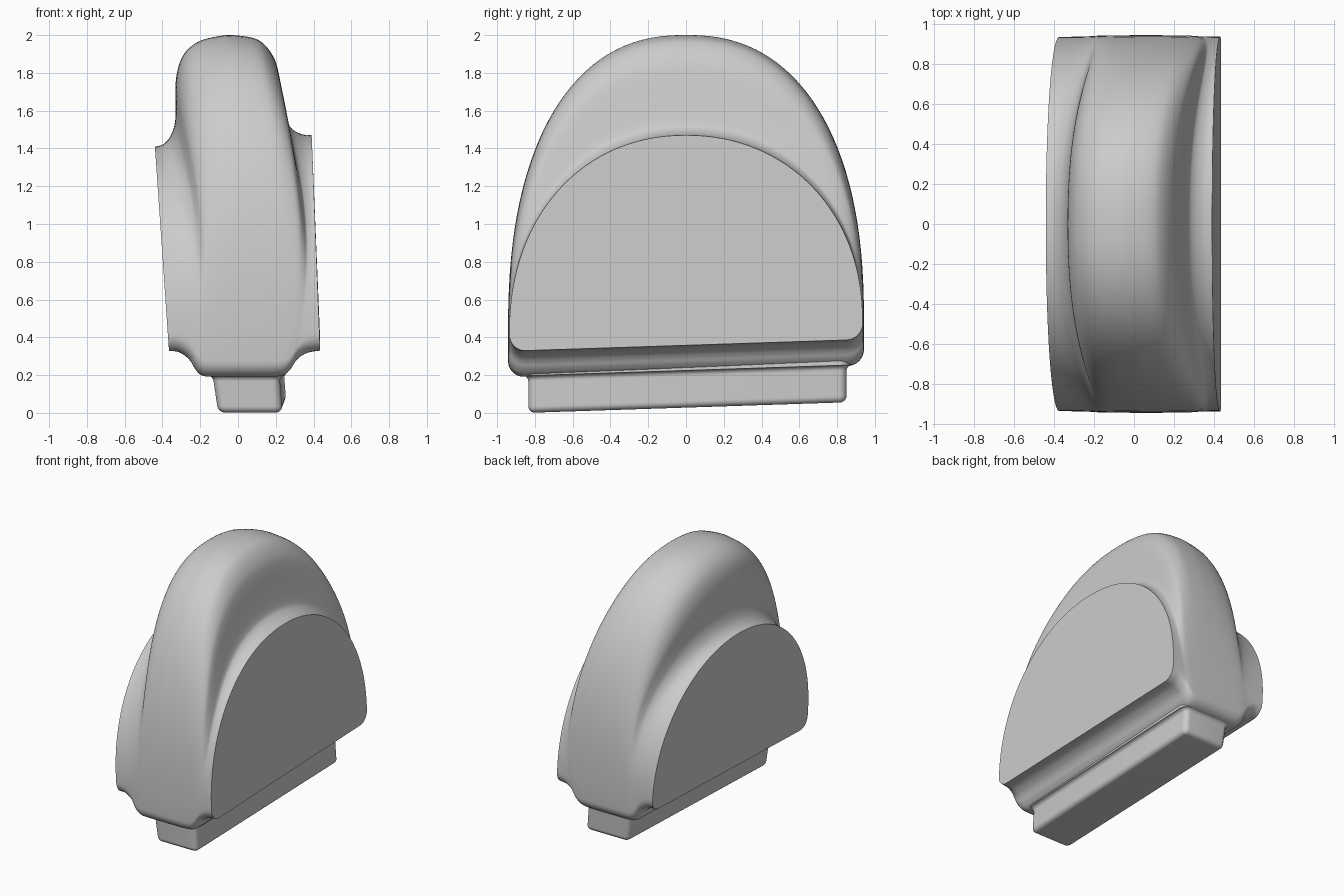
import bpy, bmesh
from math import sin, cos, pi, radians

cube = bpy.data.objects.get("Cube")
if cube:
    bpy.data.objects.remove(cube, do_unlink=True)

grey = bpy.data.materials.new("light grey")
grey.use_nodes = True
COLOUR = (0.6, 0.6, 0.6, 1)
grey.diffuse_color = COLOUR
grey.node_tree.nodes["Principled BSDF"].inputs["Base Color"].default_value = COLOUR

SHOULDER, TILT = 0.46, 0.033


def loft(name, rings):
    """Skin closed rings of points and cap both ends."""
    bm = bmesh.new()
    rows = [[bm.verts.new(p) for p in ring] for ring in rings]
    for a, b in zip(rows, rows[1:]):
        for i in range(len(a)):
            j = (i + 1) % len(a)
            bm.faces.new((a[i], a[j], b[j], b[i]))
    bm.faces.new(rows[0])
    bm.faces.new(rows[-1])
    bmesh.ops.recalc_face_normals(bm, faces=bm.faces)
    mesh = bpy.data.meshes.new(name)
    bm.to_mesh(mesh)
    bm.free()
    mesh.materials.append(grey)
    obj = bpy.data.objects.new(name, mesh)
    bpy.context.collection.objects.link(obj)
    bpy.ops.object.select_all(action="DESELECT")
    obj.select_set(True)
    bpy.context.view_layer.objects.active = obj
    bpy.ops.object.shade_smooth_by_angle(angle=radians(40))


def smooth_path(points, steps=5):
    """Catmull-Rom curve through the points."""
    path = []
    for i in range(len(points) - 1):
        a, b, c, d = (points[min(max(i + k, 0), len(points) - 1)] for k in (-1, 0, 1, 2))
        for s in range(steps):
            t = s / steps
            path.append([(2*q + (r - p)*t + (2*p - 5*q + 4*r - w)*t*t
                          + (3*q - p - 3*r + w)*t**3) / 2
                         for p, q, r, w in zip(a, b, c, d)])
    return path + [list(points[-1])]


def drift(x, z, t):
    """Sideways sweep of the hump's flanks as they descend; none at the flat ends."""
    h = (z - 0.36) / 1.08
    left, right = -0.365 - 0.075 * h, 0.435 - 0.045 * h
    u = (2 * x - left - right) / (right - left)
    return 0.115 * sin(pi * t) * max(0, 1 - abs(u)**3)


def section(xt, zt, xb, zb):
    """Leaning D outline: domed top, rounded lower corners."""
    rise = (zt - 1.4) / 0.6
    power = 2 / (2.08 + 0.25 * rise)
    half, r = 0.934 + 0.008 * rise, 0.085
    outline = []
    for i in range(65):
        a = pi * i / 64
        side = 1 if i < 32 else -1
        outline.append((side * half * abs(cos(a))**power,
                        SHOULDER + (zt - SHOULDER) * abs(sin(a))**power))
    for side, start in ((-1, pi), (1, 1.5 * pi)):
        for i in range(9):
            a = start + pi / 2 * i / 8
            outline.append((side * (half - r) + r * cos(a), zb + r + r * sin(a)))
    points = []
    for y, z in outline:
        t = (z - zb) / (zt - zb)
        x = xb + (xt - xb) * t
        points.append((x + drift(x, z, t), y, z + TILT * y * (1 - t)))
    return points


def foot_ring(height, grow):
    """Rounded rectangle, tapered and slightly skewed, pushed out by grow."""
    r = 0.04 + grow
    up = (height - 0.03) / 0.2
    points = []
    for k, (sx, sy) in enumerate(((1, 1), (-1, 1), (-1, -1), (1, -1))):
        right = 0.255 if sy > 0 else 0.235
        cx = right - 0.015 * up - 0.04 if sx > 0 else -0.065 - 0.03 * up
        cy = 0.81 if sy > 0 else -0.795
        for i in range(7):
            a = pi / 2 * (k + i / 6)
            y = cy + r * sin(a)
            points.append((cx + r * cos(a), y, height + TILT * y))
    return points


# Body: ridge line above, coved underside below, matched point by point
ridge = [(-.44, 1.41), (-.40, 1.42), (-.36, 1.46), (-.335, 1.53), (-.33, 1.62),
         (-.33, 1.75), (-.31, 1.85), (-.27, 1.92), (-.2, 1.97), (-.1, 1.995),
         (-.03, 2), (.08, 1.985), (.14, 1.95), (.19, 1.88), (.215, 1.8),
         (.24, 1.66), (.265, 1.54), (.29, 1.5), (.34, 1.475), (.39, 1.47)]
underside = [(-.365, .355), (-.32, .352), (-.28, .33), (-.25, .3), (-.23, .265),
             (-.205, .235), (-.175, .222), (-.13, .22), (-.07, .22), (0, .22),
             (.05, .22), (.1, .22), (.15, .22), (.21, .222), (.25, .233),
             (.28, .262), (.3, .295), (.325, .322), (.37, .347), (.435, .358)]
loft("domed_body", [section(*row) for row in
                    smooth_path([a + b for a, b in zip(ridge, underside)])])

# Foot: rounded lower edge, straight sides, fillet flaring into the body
R, FLARE = 0.035, 0.03
arc = [pi / 2 * i / 6 for i in range(7)]
profile = [(0.028 + R * (1 - cos(a)), -R * (1 - sin(a))) for a in arc]
profile += [(0.195 + FLARE * sin(a), FLARE * (1 - cos(a))) for a in arc]
loft("foot_block", [foot_ring(*p) for p in profile + [(0.26, FLARE)]])
